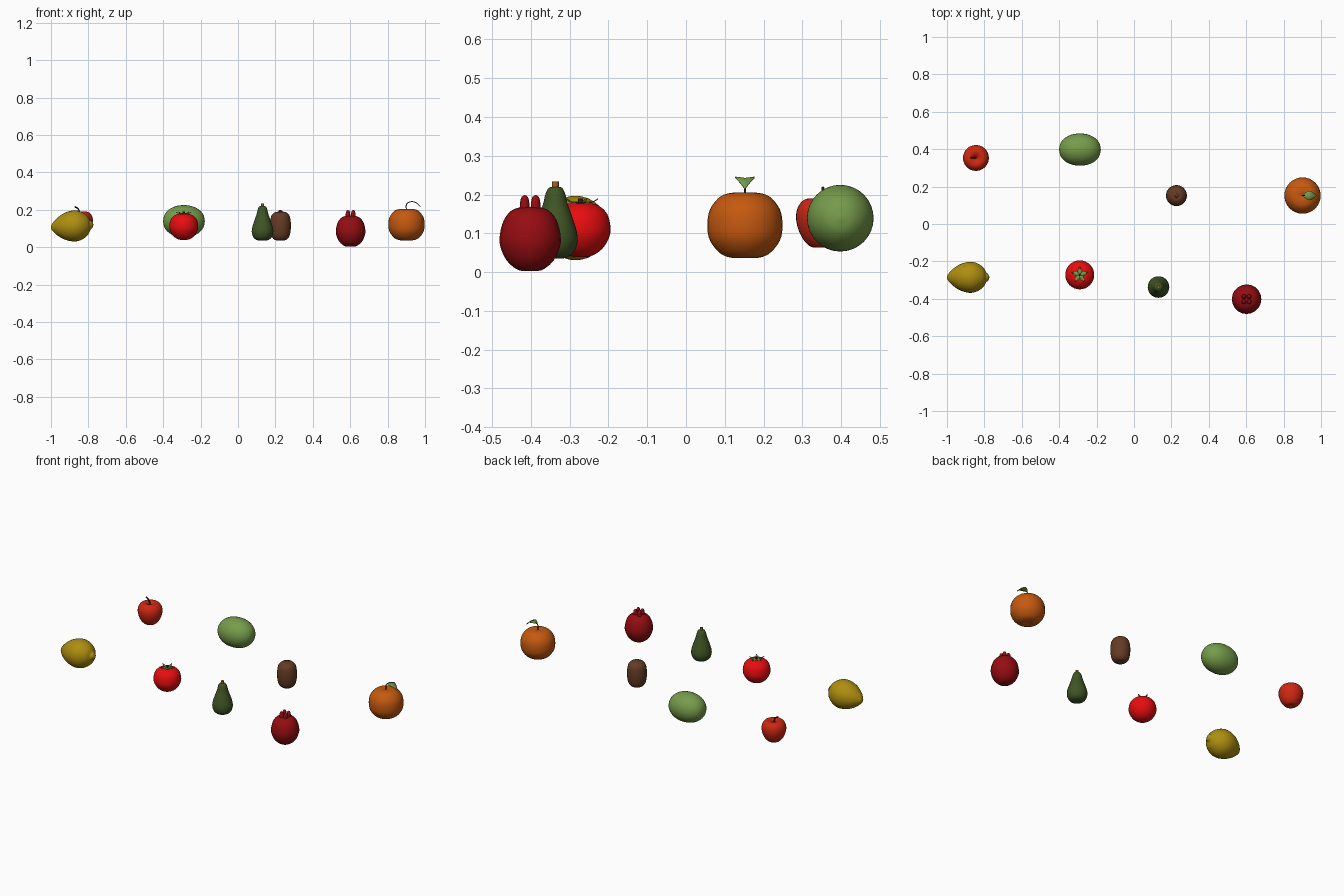
import bpy
import bmesh
from math import sin, cos, pi, radians
from mathutils import Vector, Matrix

if "Cube" in bpy.data.objects:
    bpy.data.objects.remove(bpy.data.objects["Cube"])


def make_material(name, color):
    mat = bpy.data.materials.new(name)
    mat.use_nodes = True
    mat.diffuse_color = (*color, 1)
    bsdf = mat.node_tree.nodes["Principled BSDF"]
    bsdf.inputs["Base Color"].default_value = (*color, 1)
    bsdf.inputs["Roughness"].default_value = 0.6
    return mat


ORANGE = make_material("orange peel", (0.56, 0.1, 0.005))
YELLOW = make_material("lemon yellow", (0.42, 0.27, 0.005))
APPLE_RED = make_material("apple red", (0.62, 0.02, 0.006))
TOMATO_RED = make_material("tomato red", (0.8, 0.004, 0.005))
DEEP_RED = make_material("deep red", (0.3, 0.004, 0.006))
LIGHT_GREEN = make_material("light green", (0.18, 0.33, 0.07))
DARK_GREEN = make_material("dark green", (0.05, 0.09, 0.018))
BROWN = make_material("fuzzy brown", (0.13, 0.045, 0.018))
STEM_DARK = make_material("dark stem", (0.02, 0.012, 0.006))
STEM_TAN = make_material("tan stem", (0.4, 0.12, 0.02))


def finish(bm, name, mat, loc, angle=50):
    bmesh.ops.recalc_face_normals(bm, faces=bm.faces)
    mesh = bpy.data.meshes.new(name)
    bm.to_mesh(mesh)
    bm.free()
    mesh.materials.append(mat)
    obj = bpy.data.objects.new(name, mesh)
    obj.location = loc
    bpy.context.collection.objects.link(obj)
    bpy.ops.object.select_all(action='DESELECT')
    obj.select_set(True)
    bpy.context.view_layer.objects.active = obj
    bpy.ops.object.shade_smooth_by_angle(angle=radians(angle))
    return obj


def spline(points, steps=4):
    """Smooth curve through the points."""
    pts = [Vector(p) for p in points]
    ext = [pts[0] * 2 - pts[1]] + pts + [pts[-1] * 2 - pts[-2]]
    out = []
    for a, b, c, d in zip(ext, ext[1:], ext[2:], ext[3:]):
        for i in range(steps):
            t = i / steps
            out.append(0.5 * (2 * b + (c - a) * t + (2 * a - 5 * b + 4 * c - d) * t ** 2
                              + (3 * b - a - 3 * c + d) * t ** 3))
    return out + [pts[-1]]


def lathe(name, mat, loc, profile, segments=32, steps=4, turn=None):
    """Revolve a closed (radius, height) profile around z."""
    bm = bmesh.new()
    prof = spline(profile, steps)
    rings = []
    for i, (r, z) in enumerate(prof):
        if i in (0, len(prof) - 1):
            rings.append([bm.verts.new((0, 0, z))] * segments)
        else:
            r = max(r, 0.0005)
            rings.append([bm.verts.new((r * cos(2 * pi * k / segments),
                                        r * sin(2 * pi * k / segments), z))
                          for k in range(segments)])
    for low, high in zip(rings, rings[1:]):
        for k in range(segments):
            n = (k + 1) % segments
            corners = dict.fromkeys((low[k], low[n], high[n], high[k]))
            bm.faces.new(list(corners))
    if turn:
        bm.transform(turn)
    return finish(bm, name, mat, loc)


def rounded(r, h, n=2.0, count=9):
    """Superellipse profile centred on its own middle."""
    angles = [-pi / 2 + pi * i / (count - 1) for i in range(count)]
    return [(r * max(cos(a), 0) ** (2 / n),
             h * abs(sin(a)) ** (2 / n) * (1 if a > 0 else -1)) for a in angles]


def tube(name, mat, loc, path, radius, sides=8):
    """Round stem along a bent path in the xz plane."""
    bm = bmesh.new()
    pts = spline([(x, 0, z) for x, z in path], 3)
    rings = []
    for i, p in enumerate(pts):
        along = (pts[min(i + 1, len(pts) - 1)] - pts[max(i - 1, 0)]).normalized()
        across = Vector((0, 1, 0))
        other = along.cross(across)
        rings.append([bm.verts.new(p + radius * (across * cos(2 * pi * k / sides)
                                                 + other * sin(2 * pi * k / sides)))
                      for k in range(sides)])
    for low, high in zip(rings, rings[1:]):
        for k in range(sides):
            n = (k + 1) % sides
            bm.faces.new((low[k], low[n], high[n], high[k]))
    bm.faces.new(rings[0])
    bm.faces.new(rings[-1])
    return finish(bm, name, mat, loc)


def leaf(name, mat, loc, sections, fold=0.003, heading=0):
    """Thin leaf along +x from (distance, half width, height) sections."""
    bm = bmesh.new()
    rows = [[bm.verts.new((d, s * w, z + fold * abs(s))) for s in (-1, 0, 1)]
            for d, w, z in spline(sections, 3)]
    for a, b in zip(rows, rows[1:]):
        for j in (0, 1):
            bm.faces.new((a[j], b[j], b[j + 1], a[j + 1]))
    bm.transform(Matrix.Rotation(heading, 4, 'Z'))
    obj = finish(bm, name, mat, loc)
    thick = obj.modifiers.new("thickness", 'SOLIDIFY')
    thick.thickness = 0.002
    return obj


lay_down = Matrix.Rotation(pi / 2, 4, 'Y')

# Lemon, lying along x with a nub at one end
lathe("lemon", YELLOW, (-0.885, -0.285, 0.113),
      [(0, -0.115), (0.016, -0.11), (0.045, -0.083), (0.071, -0.042), (0.083, 0.005),
       (0.076, 0.045), (0.052, 0.08), (0.026, 0.095), (0.018, 0.105), (0, 0.113)],
      turn=Matrix.Rotation(radians(-4), 4, 'Y') @ lay_down)

# Mango, lying along x
lathe("mango", LIGHT_GREEN, (-0.289, 0.398, 0.139), rounded(0.086, 0.112, 2.1),
      turn=lay_down)

# Apple with bent stem
apple_spot = (-0.845, 0.353, 0)
lathe("apple", APPLE_RED, apple_spot,
      [(0, 0.07), (0.016, 0.064), (0.034, 0.067), (0.055, 0.091), (0.068, 0.128),
       (0.067, 0.16), (0.053, 0.183), (0.033, 0.19), (0.014, 0.182), (0, 0.168)])
tube("apple_stem", STEM_DARK, apple_spot,
     [(0, 0.165), (-0.003, 0.19), (-0.012, 0.207), (-0.028, 0.217)], 0.004)

# Tomato with a five-pointed calyx
tomato_spot = (-0.29, -0.272, 0)
lathe("tomato", TOMATO_RED, tomato_spot,
      [(0, 0.039), (0.026, 0.041), (0.055, 0.059), (0.074, 0.09), (0.077, 0.118),
       (0.068, 0.151), (0.045, 0.172), (0.022, 0.177), (0, 0.172)])
for i in range(5):
    leaf(f"tomato_calyx_{i + 1}", LIGHT_GREEN, tomato_spot,
         [(0, 0.009, 0.177), (0.015, 0.011, 0.181), (0.03, 0.006, 0.181),
          (0.044, 0.0006, 0.189)], fold=0.001, heading=pi / 2 + i * 2 * pi / 5)
tube("tomato_stem", STEM_DARK, tomato_spot, [(0, 0.172), (0, 0.182), (0, 0.19)], 0.006)

# Pear with a short stem
pear_spot = (0.131, -0.337, 0)
lathe("pear", DARK_GREEN, pear_spot,
      [(0, 0.036), (0.024, 0.036), (0.046, 0.049), (0.057, 0.076), (0.055, 0.105),
       (0.044, 0.141), (0.032, 0.175), (0.025, 0.203), (0.016, 0.218), (0, 0.22)])
tube("pear_stem", STEM_TAN, pear_spot, [(0, 0.21), (0, 0.222), (0, 0.234)], 0.009)

# Kiwi, standing on end
lathe("kiwi", BROWN, (0.227, 0.152, 0),
      [(0, 0.037), (0.028, 0.038), (0.047, 0.057), (0.055, 0.095), (0.055, 0.135),
       (0.048, 0.169), (0.03, 0.187), (0.013, 0.19), (0.008, 0.197), (0, 0.198)])

# Pomegranate with a four-lobed crown
pom_x, pom_y = 0.602, -0.402
lathe("pomegranate", DEEP_RED, (pom_x, pom_y, 0),
      [(0, 0.003), (0.03, 0.005), (0.06, 0.029), (0.077, 0.066), (0.078, 0.098),
       (0.068, 0.134), (0.049, 0.158), (0.025, 0.167), (0, 0.167)], segments=20, steps=3)
for i in range(4):
    turn = pi / 4 + i * pi / 2
    lathe(f"crown_lobe_{i + 1}", DEEP_RED,
          (pom_x + 0.02 * cos(turn), pom_y + 0.02 * sin(turn), 0),
          [(0, 0.15), (0.012, 0.152), (0.012, 0.178), (0.008, 0.194), (0, 0.199)],
          segments=8, steps=2)

# Orange with a bent stem and one drooping leaf
orange_spot = (0.901, 0.152, 0)
lathe("orange", ORANGE, orange_spot,
      [(0, 0.04), (0.028, 0.036), (0.062, 0.047), (0.09, 0.081), (0.097, 0.12),
       (0.09, 0.162), (0.063, 0.195), (0.028, 0.205), (0, 0.2)])
tube("orange_stem", STEM_DARK, orange_spot,
     [(0, 0.198), (-0.002, 0.22), (0.004, 0.235), (0.014, 0.241)], 0.0025)
leaf("orange_leaf", LIGHT_GREEN, orange_spot,
     [(0.004, 0.004, 0.236), (0.02, 0.018, 0.242), (0.04, 0.025, 0.242),
      (0.06, 0.015, 0.231), (0.076, 0.001, 0.214)])
